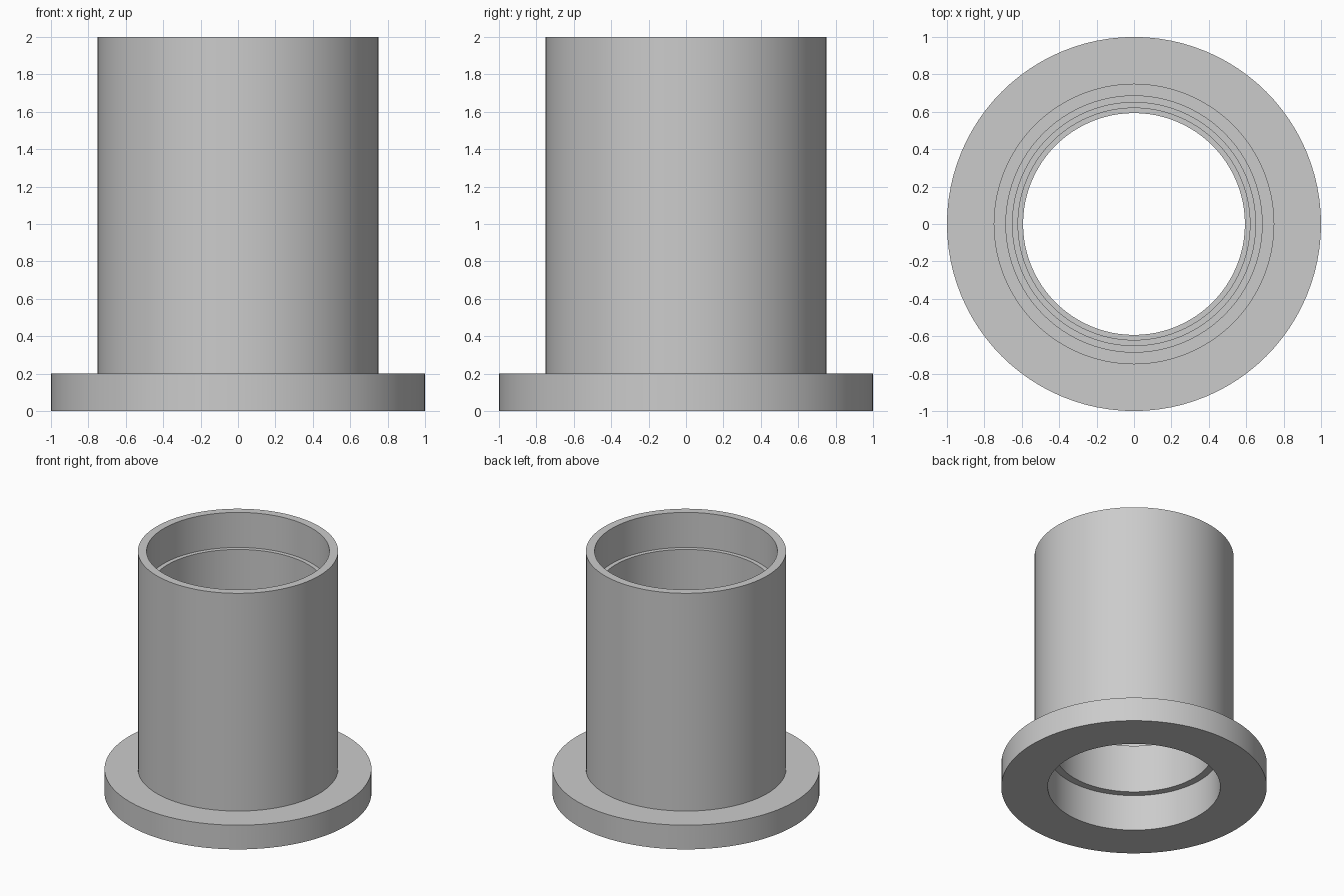
import bpy
import bmesh
import math

if "Cube" in bpy.data.objects:
    bpy.data.objects.remove(bpy.data.objects["Cube"], do_unlink=True)

SEGMENTS = 96

# Plain grey metal
grey = bpy.data.materials.new("plain_grey")
grey.use_nodes = True
colour = (0.6, 0.6, 0.6, 1)
grey.diffuse_color = colour
grey.node_tree.nodes["Principled BSDF"].inputs["Base Color"].default_value = colour


def lathe(name, profile):
    """Spin a closed (radius, height) profile round the z axis."""
    bm = bmesh.new()
    verts = [bm.verts.new((r, 0, z)) for r, z in profile]
    edges = [bm.edges.new((a, b)) for a, b in zip(verts, verts[1:] + verts[:1])]
    bmesh.ops.spin(bm, geom=verts + edges, cent=(0, 0, 0), axis=(0, 0, 1),
                   angle=math.tau, steps=SEGMENTS, use_duplicate=False)
    bmesh.ops.remove_doubles(bm, verts=bm.verts, dist=0.0001)
    bmesh.ops.recalc_face_normals(bm, faces=bm.faces)
    mesh = bpy.data.meshes.new(name)
    bm.to_mesh(mesh)
    bm.free()
    mesh.materials.append(grey)
    obj = bpy.data.objects.new(name, mesh)
    bpy.context.collection.objects.link(obj)
    bpy.ops.object.select_all(action="DESELECT")
    obj.select_set(True)
    bpy.context.view_layer.objects.active = obj
    bpy.ops.object.shade_smooth_by_angle(angle=math.radians(30))
    return obj


# Flange and sleeve outside, then the stepped bore from top to bottom
outside = [(0.65, 0), (1, 0), (1, 0.2), (0.75, 0.2), (0.75, 2)]
bore = [(0.685, 2), (0.685, 1.71), (0.65, 1.71), (0.65, 1.2), (0.62, 1.2),
        (0.62, 0.7), (0.593, 0.7), (0.593, 0.3), (0.65, 0.3)]
lathe("flanged_sleeve", outside + bore)
